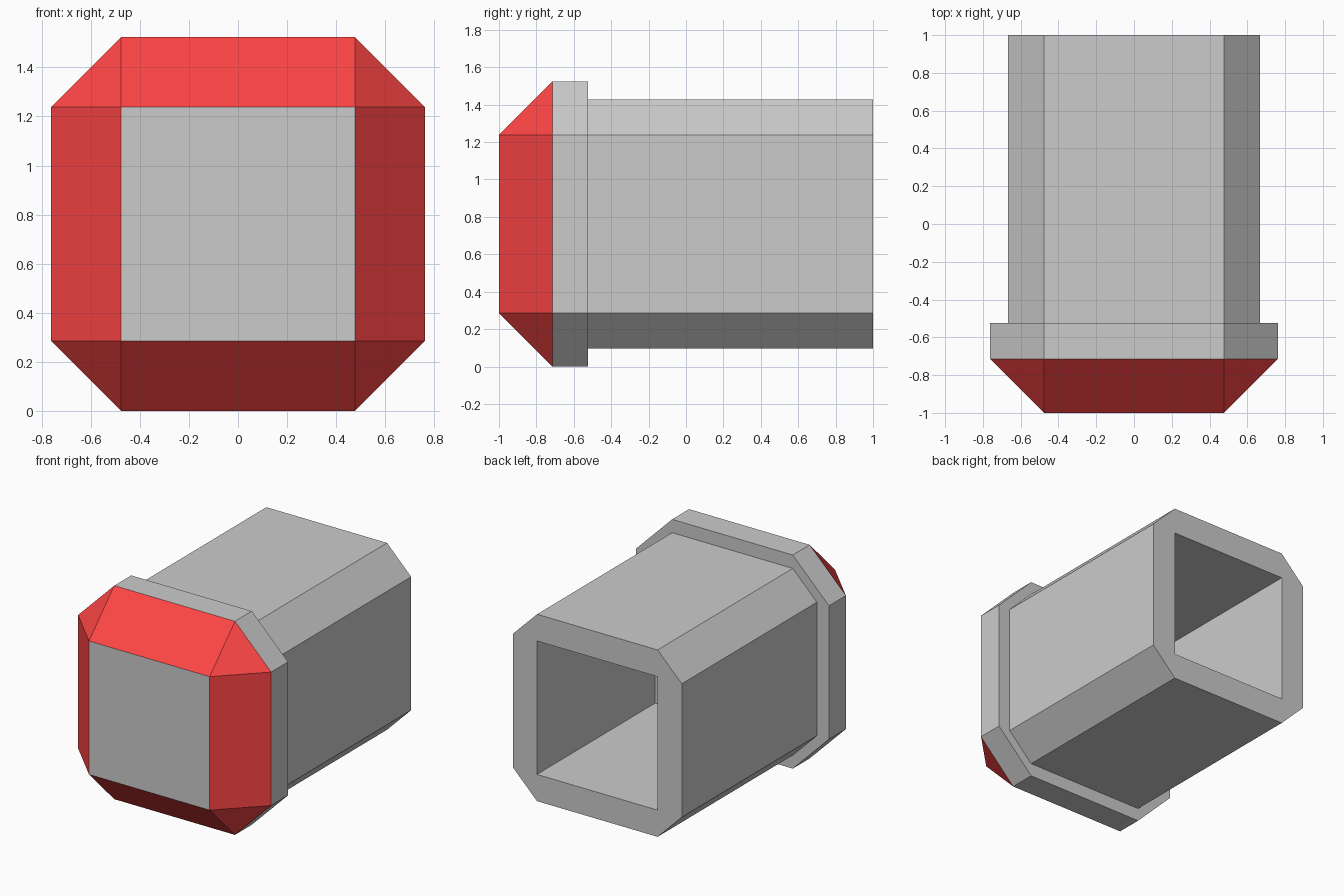
import bpy, bmesh

if "Cube" in bpy.data.objects:
    bpy.data.objects.remove(bpy.data.objects["Cube"])

U = 2 / 21            # design module: the model is 21 modules long
S = 5 * U             # half width of every flat side
ZC = 8 * U            # height of the long axis


def ring(half, y):
    """Eight-point section: flats of half width S at distance half."""
    a, b = S, half
    pts = [(a, b), (b, a), (b, -a), (a, -b), (-a, -b), (-b, -a), (-b, a), (-a, b)]
    return [(x, y, z + ZC) for x, z in pts]


def loft(name, sections, cap_start=False, cap_end=False):
    bm = bmesh.new()
    rings = [[bm.verts.new(p) for p in ring(h, y)] for h, y in sections]
    for r0, r1 in zip(rings, rings[1:]):
        for i in range(8):
            j = (i + 1) % 8
            bm.faces.new((r0[i], r0[j], r1[j], r1[i]))
    if cap_start:
        bm.faces.new(rings[0])
    if cap_end:
        bm.faces.new(rings[-1])
    # a square section merges its doubled corner points
    bmesh.ops.remove_doubles(bm, verts=bm.verts, dist=1e-5)
    bmesh.ops.recalc_face_normals(bm, faces=bm.faces)
    me = bpy.data.meshes.new(name)
    bm.to_mesh(me)
    bm.free()
    ob = bpy.data.objects.new(name, me)
    bpy.context.collection.objects.link(ob)
    return ob


Y0 = -1.0
COLLAR, BODY = 8 * U, 7 * U

# Grey housing: collar, barrel and the square socket in the back
loft("housing", [(COLLAR, Y0 + 3 * U), (COLLAR, Y0 + 5 * U), (BODY, Y0 + 5 * U),
                 (BODY, 1), (S, 1), (S, Y0 + 7 * U)], cap_end=True)

# Red bevel between the front panel and the collar
bevel = loft("red_bevel", [(S, Y0), (COLLAR, Y0 + 3 * U)])
for p in bevel.data.polygons:
    if p.normal.y > 0:
        bevel.data.flip_normals()
        break
red = bpy.data.materials.new("red")
red.diffuse_color = (1.0, 0.06, 0.06, 1)
red.use_nodes = True
red.node_tree.nodes["Principled BSDF"].inputs["Base Color"].default_value = red.diffuse_color
bevel.data.materials.append(red)

# Flat grey front panel
bpy.ops.mesh.primitive_plane_add(size=2 * S, location=(0, Y0, ZC), rotation=(1.5707963, 0, 0))
bpy.context.object.name = "front_panel"
